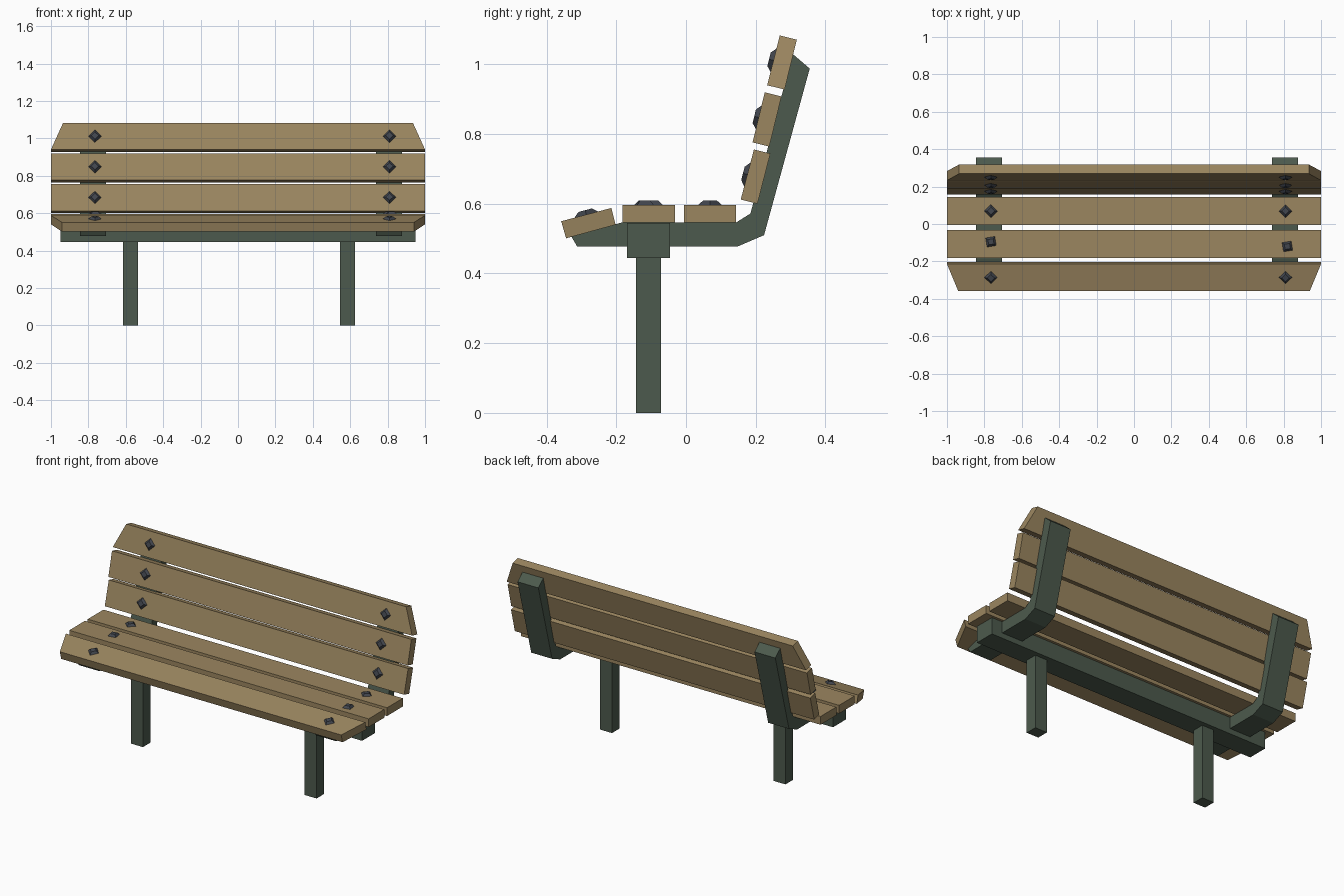
import bpy, bmesh, math
from mathutils import Matrix

if "Cube" in bpy.data.objects:
    bpy.data.objects.remove(bpy.data.objects["Cube"])


def material(name, colour):
    m = bpy.data.materials.new(name)
    m.diffuse_color = (*colour, 1)
    m.use_nodes = True
    m.node_tree.nodes["Principled BSDF"].inputs["Base Color"].default_value = m.diffuse_color
    return m


WOOD = material("wood", (0.33, 0.24, 0.117))
GREEN = material("green painted metal", (0.073, 0.102, 0.074))
STEEL = material("dark steel", (0.054, 0.061, 0.076))


def finish(name, bm, mat):
    bmesh.ops.recalc_face_normals(bm, faces=bm.faces)
    mesh = bpy.data.meshes.new(name)
    bm.to_mesh(mesh)
    bm.free()
    mesh.materials.append(mat)
    bpy.context.collection.objects.link(bpy.data.objects.new(name, mesh))


def prism(name, profile, x0, x1, mat, inset=None):
    """Extrude a (y, z) profile along x; inset shortens both ends per point."""
    inset = inset or [0] * len(profile)
    bm = bmesh.new()
    a = [bm.verts.new((x0 + i, y, z)) for (y, z), i in zip(profile, inset)]
    b = [bm.verts.new((x1 - i, y, z)) for (y, z), i in zip(profile, inset)]
    bm.faces.new(a)
    bm.faces.new(b)
    for i in range(len(a)):
        j = (i + 1) % len(a)
        bm.faces.new((a[i], a[j], b[j], b[i]))
    finish(name, bm, mat)


def box(y0, y1, z0, z1):
    return [(y0, z1), (y1, z1), (y1, z0), (y0, z0)]


def bolt(name, x, p, q, shift=0, spin=0):
    """Four-sided bolt head on the slat face running from p to q."""
    dy, dz = q[0] - p[0], q[1] - p[1]
    length = math.hypot(dy, dz)
    t = 0.5 + shift / length
    place = (Matrix.Translation((x, p[0] + t * dy, p[1] + t * dz))
             @ Matrix.Rotation(math.atan2(dz, dy), 4, 'X')
             @ Matrix.Rotation(spin, 4, 'Z')
             @ Matrix.Translation((0, 0, 0.006)))
    bm = bmesh.new()
    bmesh.ops.create_cone(bm, cap_ends=True, segments=4, radius1=0.036,
                          radius2=0.02, depth=0.014, matrix=place)
    finish(name, bm, STEEL)


# Slats: profile starts with the bolted face's two corners
T = 0.06
slats = {
    "front_seat_slat": ([(-0.358, 0.55), (-0.214, 0.588), (-0.202, 0.54), (-0.344, 0.501)], [T, 0, 0, T]),
    "middle_seat_slat": (box(-0.182, -0.032, 0.546, 0.596), None),
    "rear_seat_slat": (box(-0.006, 0.144, 0.546, 0.596), None),
    "lower_back_slat": ([(0.157, 0.612), (0.195, 0.756), (0.242, 0.744), (0.205, 0.60)], None),
    "middle_back_slat": ([(0.191, 0.776), (0.226, 0.92), (0.274, 0.908), (0.239, 0.764)], None),
    "top_back_slat": ([(0.233, 0.94), (0.269, 1.083), (0.318, 1.071), (0.283, 0.928)], [0, 0.065, 0.065, 0]),
}
for name, (profile, inset) in slats.items():
    prism(name, profile, -1, 1, WOOD, inset)
    middle = name == "middle_seat_slat"
    for side, x, shift in (("left", -0.765, 0.012), ("right", 0.81, -0.013)):
        bolt(f"{name}_bolt_{side}", x + (0.01 if middle and x > 0 else 0),
             *profile[:2], shift if middle else 0, 0.95 if middle else 0)

# Bent brackets carrying seat and back
bracket = [(-0.312, 0.477), (0.147, 0.477), (0.224, 0.51), (0.355, 0.988),
           (0.306, 1.03), (0.185, 0.572), (0.145, 0.547), (-0.185, 0.546),
           (-0.329, 0.506)]
prism("bracket_left", bracket, -0.845, -0.706, GREEN)
prism("bracket_right", bracket, 0.738, 0.877, GREEN)

# Cross beam and legs
prism("cross_beam", box(-0.17, -0.046, 0.445, 0.545), -0.95, 0.948, GREEN)
prism("leg_left", box(-0.143, -0.072, 0, 0.45), -0.614, -0.535, GREEN)
prism("leg_right", box(-0.143, -0.072, 0, 0.45), 0.545, 0.625, GREEN)
